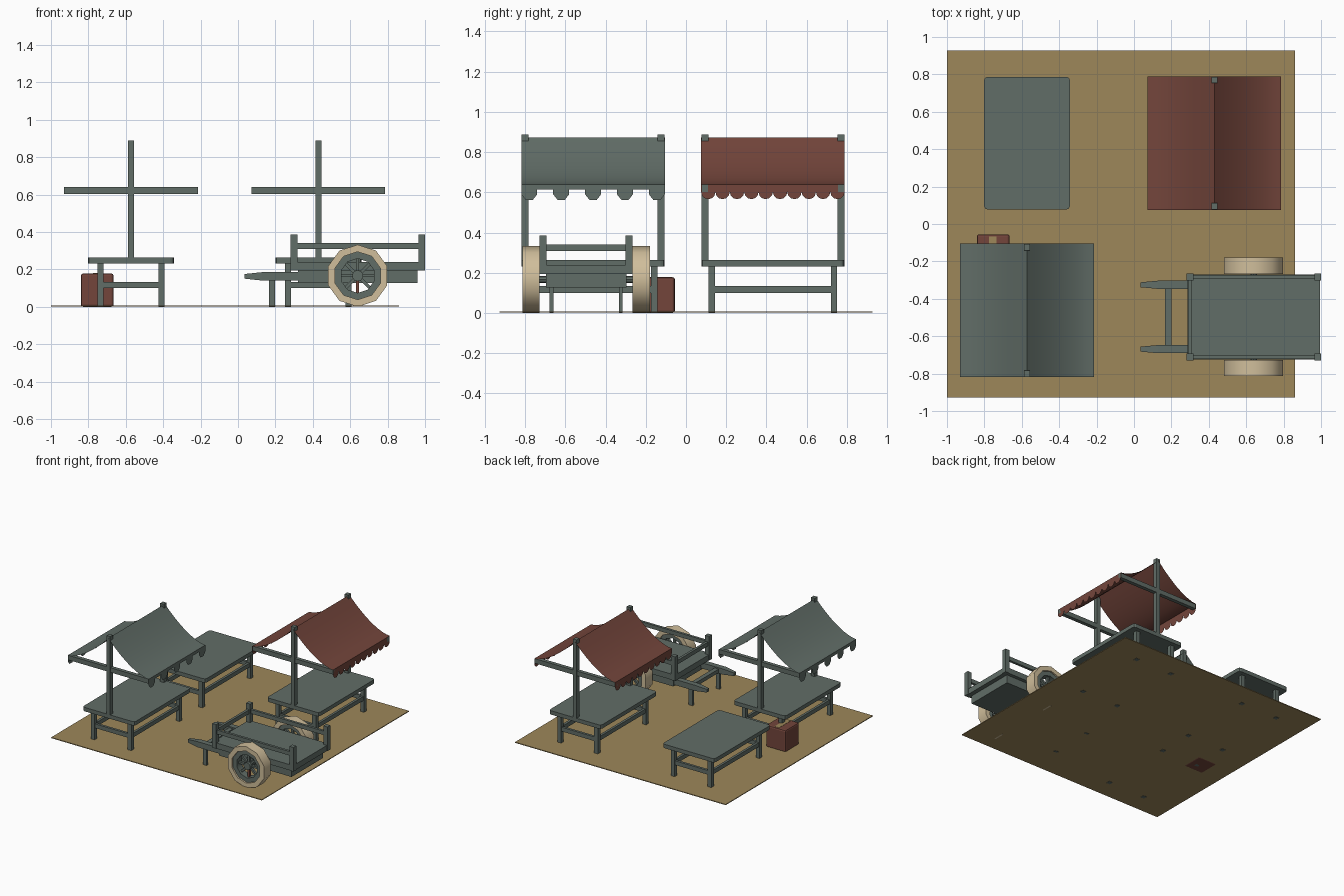
import bpy, bmesh, math
from mathutils import Matrix, Vector

if "Cube" in bpy.data.objects:
    bpy.data.objects.remove(bpy.data.objects["Cube"])


def material(name, rgb):
    m = bpy.data.materials.new(name)
    lin = [((c / 255 + 0.055) / 1.055) ** 2.4 for c in rgb]
    m.diffuse_color = (*lin, 1)
    m.use_nodes = True
    m.node_tree.nodes["Principled BSDF"].inputs["Base Color"].default_value = m.diffuse_color
    return m


TEAL = material("grey green wood", (97, 109, 103))
RED = material("brick red", (115, 69, 59))
SAND = material("sand ground", (157, 135, 90))
CREAM = material("cream rim", (208, 190, 155))


def finish(name, bm, mat, smooth=None):
    me = bpy.data.meshes.new(name)
    bm.to_mesh(me)
    bm.free()
    ob = bpy.data.objects.new(name, me)
    bpy.context.collection.objects.link(ob)
    me.materials.append(mat)
    if smooth:
        bpy.ops.object.select_all(action='DESELECT')
        ob.select_set(True)
        bpy.context.view_layer.objects.active = ob
        bpy.ops.object.shade_smooth_by_angle(angle=math.radians(smooth))
    return ob


def box(name, x, y, z, mat=TEAL, bevel=0, vertical_only=False):
    """Box from (min, max) pairs, optionally with rounded edges."""
    bm = bmesh.new()
    size = [p[1] - p[0] for p in (x, y, z)]
    mid = [(p[1] + p[0]) / 2 for p in (x, y, z)]
    bmesh.ops.create_cube(bm, size=1, matrix=Matrix.Translation(mid) @ Matrix.Diagonal((*size, 1)))
    if bevel:
        edges = [e for e in bm.edges if not vertical_only
                 or abs(e.verts[0].co.z - e.verts[1].co.z) > 1e-4]
        bmesh.ops.bevel(bm, geom=edges, offset=bevel, segments=2, profile=0.5, affect='EDGES')
    return finish(name, bm, mat)


def span(c, half):
    return (c - half, c + half)


def table(cx, cy):
    box("table_top", span(cx, 0.23), span(cy, 0.355), (0.232, 0.263), bevel=0.02, vertical_only=True)
    for s in (-1, 1):
        for t in (-1, 1):
            box("table_leg", span(cx + s * 0.162, 0.016), span(cy + t * 0.304, 0.016), (0, 0.235))
        box("long_stretcher", span(cx + s * 0.162, 0.010), span(cy, 0.29), (0.1, 0.133))
        box("short_stretcher", span(cx, 0.148), span(cy + s * 0.304, 0.010), (0.1, 0.133))


EDGE = 0.357


def canopy(cx, cy, mat, scalloped):
    # posts and cross beams at both ends
    for s in (-1, 1):
        box("canopy_post", span(cx, 0.016), span(cy + s * 0.338, 0.017), (0.235, 0.888))
        box("canopy_beam", span(cx, EDGE), span(cy + s * 0.338, 0.015), (0.602, 0.639))
    # sagging cloth on each side of the ridge
    bm = bmesh.new()
    n = 10
    for s in (-1, 1):
        rows = []
        for i in range(n + 1):
            t = i / n
            z = 0.64 + 0.232 * (1 - t) ** 1.65
            rows.append([bm.verts.new((cx + s * EDGE * t, cy - s * k * EDGE, z)) for k in (-1, 1)])
        for a, b in zip(rows, rows[1:]):
            bm.faces.new((a[0], a[1], b[1], b[0]))
    bmesh.ops.recalc_face_normals(bm, faces=bm.faces)
    for f in bm.faces:
        f.normal_update()
        if f.normal.z < 0:
            f.normal_flip()
    finish("canopy_cloth", bm, mat, 30)
    # hanging valance with scallops or spaced tabs
    bm = bmesh.new()
    cells = 10 if scalloped else 9
    w = 2 * EDGE / cells
    for s in (-1, 1):
        for i in range(cells):
            if scalloped:
                low = [(0.5 - 0.5 * math.cos(math.pi * k / 6),
                        0.602 - 0.036 * math.sin(math.pi * k / 6)) for k in range(7)]
            elif i % 2 == 0:
                low = [(0, 0.59), (0.27, 0.563), (0.73, 0.563), (1, 0.59)]
            else:
                low = [(0, 0.615), (1, 0.615)]
            pts = [(0, 0.64)] + low + [(1, 0.64)]
            f = bm.faces.new([bm.verts.new((cx + s * EDGE, cy - EDGE + (i + u) * w, z)) for u, z in pts])
            f.normal_update()
            if f.normal.x * s < 0:
                f.normal_flip()
    finish("canopy_valance", bm, mat)


def ring(name, c, ro, ri, depth, sides, mat):
    """Faceted wheel ring around the y axis with a vertex at the top."""
    bm = bmesh.new()
    loops = []
    for r, d in ((ro, -1), (ro, 1), (ri, 1), (ri, -1)):
        loops.append([bm.verts.new((c[0] + r * math.sin(2 * math.pi * k / sides), c[1] + d * depth / 2,
                                    c[2] + r * math.cos(2 * math.pi * k / sides))) for k in range(sides)])
    for a, b in zip(loops, loops[1:] + loops[:1]):
        for k in range(sides):
            j = (k + 1) % sides
            bm.faces.new((a[k], a[j], b[j], b[k]))
    bmesh.ops.recalc_face_normals(bm, faces=bm.faces)
    return finish(name, bm, mat, 40)


def rod(name, c, r, length, sides):
    bm = bmesh.new()
    bmesh.ops.create_cone(bm, cap_ends=True, segments=sides, radius1=r, radius2=r, depth=length,
                          matrix=Matrix.Translation(c) @ Matrix.Rotation(math.pi / 2, 4, 'X'))
    finish(name, bm, TEAL, 40)


# ground
box("ground", (-1, 0.86), (-0.928, 0.928), (0.002, 0.008), SAND)

# three tables, two with canopies
LEFT, RIGHT, BACK, FRONT = -0.572, 0.43, 0.432, -0.462
table(LEFT, BACK)
table(RIGHT, BACK)
table(LEFT, FRONT)
canopy(RIGHT, BACK, RED, True)
canopy(LEFT, FRONT, TEAL, False)

# crate with a strap
box("crate", (-0.84, -0.665), (-0.23, -0.055), (0, 0.178), RED, bevel=0.012)
box("crate_strap", (-0.775, -0.735), (-0.218, -0.067), (0.176, 0.18), SAND)

# cart body
CY = -0.497
box("cart_deck", (0.285, 0.995), span(CY, 0.228), (0.193, 0.238))
box("cart_underbody", (0.32, 0.96), span(CY, 0.2), (0.128, 0.195))
box("cart_end_rail", (0.29, 0.31), span(CY, 0.2), (0.308, 0.34))
for s in (-1, 1):
    y = CY + s * 0.214
    box("cart_side_rail", (0.31, 0.97), span(y, 0.010), (0.308, 0.34))
    for x in (0.3, 0.982):
        box("cart_post", span(x, 0.018), span(y, 0.018), (0.193, 0.386))
    # handles with tapered tips
    hy = CY + s * 0.172
    box("cart_handle", (0.13, 0.4), span(hy, 0.022), (0.14, 0.185))
    tip = box("cart_handle_tip", (0.035, 0.13), span(hy, 0.022), (0.14, 0.185))
    for v in tip.data.vertices:
        if v.co.x < 0.08:
            v.co.y = hy + (v.co.y - hy) * 0.6
            v.co.z = 0.163 + (v.co.z - 0.163) * 0.55
    box("cart_stand_leg", (0.165, 0.197), span(hy, 0.009), (0, 0.15))
    # wheels
    c = Vector((0.64, CY + s * 0.274, 0.166))
    ring("wheel_rim", c, 0.166, 0.128, 0.086, 10, CREAM)
    ring("wheel_inner_ring", c, 0.129, 0.092, 0.06, 10, TEAL)
    rod("wheel_hub", c, 0.03, 0.06, 10)
    for k in range(8):
        a = 2 * math.pi * k / 8
        bm = bmesh.new()
        bmesh.ops.create_cube(bm, size=1, matrix=Matrix.Translation(c) @ Matrix.Rotation(a, 4, 'Y')
                              @ Matrix.Translation((0, 0, 0.055)) @ Matrix.Diagonal((0.016, 0.02, 0.09, 1)))
        finish("wheel_spoke", bm, RED if k == 4 else TEAL)
box("handle_crossbar", (0.165, 0.2), span(CY, 0.155), (0.145, 0.175))
rod("axle", (0.64, CY, 0.166), 0.018, 0.56, 8)
